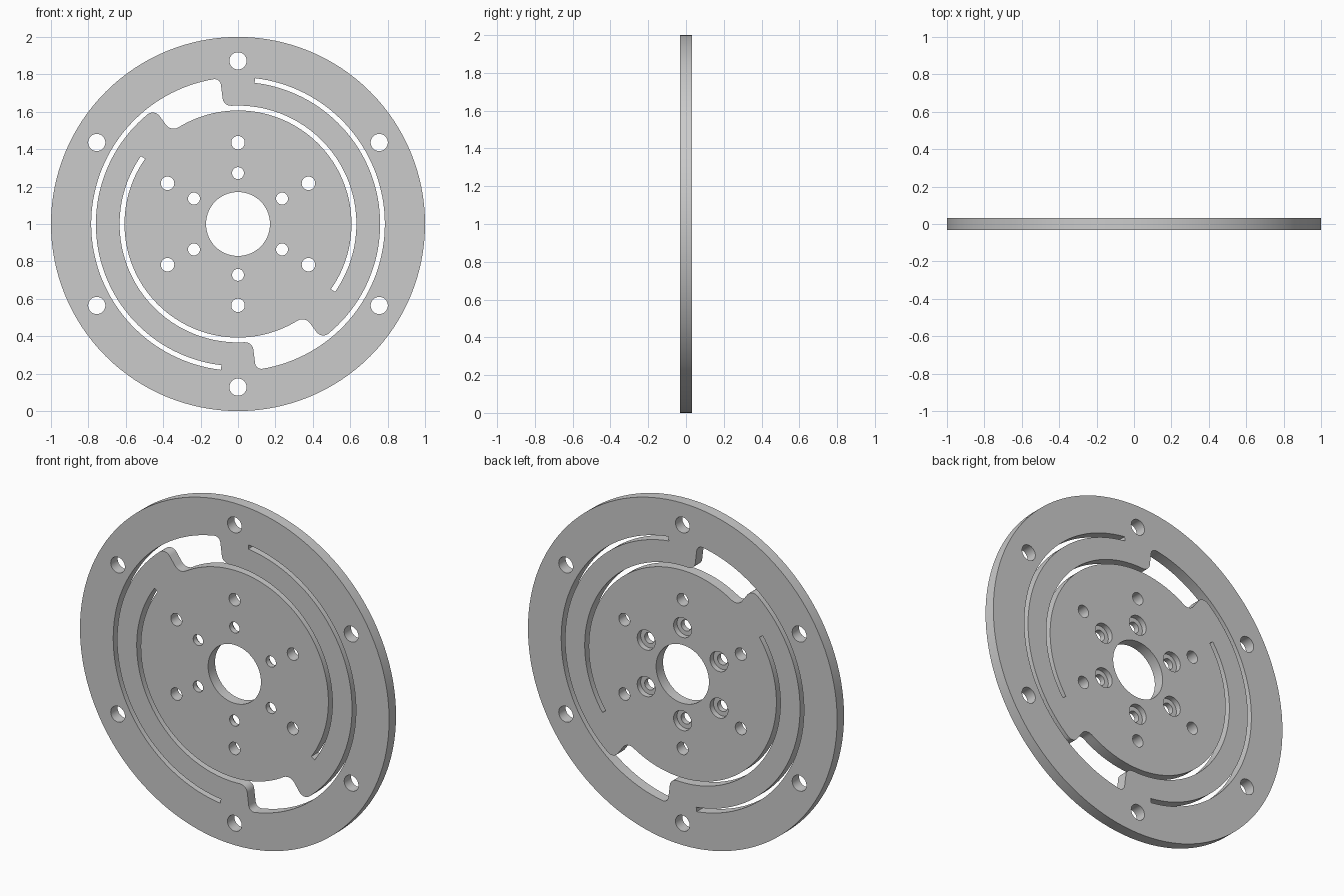
import bpy, bmesh
from math import sin, cos, pi, radians, degrees

if "Cube" in bpy.data.objects:
    bpy.data.objects.remove(bpy.data.objects["Cube"])

HALF = 0.032      # half thickness of the plate
CZ = 1.0          # height of the disc centre
bm = bmesh.new()
front_edges, back_edges = [], []


def ring(pts, y):
    return [bm.verts.new((x, y, z + CZ)) for x, z in pts]


def walls(a, b):
    n = len(a)
    for i in range(n):
        j = (i + 1) % n
        bm.faces.new((a[i], a[j], b[j], b[i]))


def loop_edges(r):
    return [bm.edges.get((r[i], r[i - 1])) for i in range(len(r))]


def cut(levels):
    """Side walls through the plate; levels = [(points, y), ...] front to back."""
    rings = [ring(p, y) for p, y in levels]
    for a, b in zip(rings, rings[1:]):
        walls(a, b)
    front_edges.extend(loop_edges(rings[0]))
    back_edges.extend(loop_edges(rings[-1]))


def circle(r, n, cx=0, cz=0):
    return [(cx + r * cos(2 * pi * i / n), cz + r * sin(2 * pi * i / n)) for i in range(n)]


def through(pts):
    cut([(pts, -HALF), (pts, HALF)])


def arc(r, a0, a1):
    n = max(2, int(abs(a1 - a0) / 2.5))
    return [(r, a0 + (a1 - a0) * i / n) for i in range(n + 1)]


def fillet(r, a, s, t, f=0.042, n=6):
    """Rounded corner in polar space, from the arc side to the radial side."""
    da = degrees(f / r)
    return [(r + t * f * (1 - cos(k * pi / 2 / n)),
             a + s * da * (1 - sin(k * pi / 2 / n))) for k in range(n + 1)]


# Rim and centre bore
through(circle(1.0, 128))
through(circle(0.171, 64))

# Six-fold bolt holes; the innermost ones are counterbored at the back
for k in range(6):
    a = radians(90 + 60 * k)
    c, s = cos(a), sin(a)
    through(circle(0.046, 32, 0.872 * c, 0.872 * s))
    through(circle(0.036, 32, 0.435 * c, 0.435 * s))
    small = circle(0.032, 32, 0.272 * c, 0.272 * s)
    wide = circle(0.058, 32, 0.272 * c, 0.272 * s)
    cut([(small, -HALF), (small, 0.0), (wide, 0.0), (wide, HALF)])

# Flexure slots: pocket with a long thin arc slot running off each end
R1, R2, R3, R4 = 0.785, 0.760, 0.633, 0.607
c1 = fillet(R1, 97, 1, -1, 0.035)
c2 = fillet(R3, 97, -1, 1)[::-1]
c3 = fillet(R4, 126, -1, 1, 0.047)
c4 = fillet(R2, 126, 1, -1, 0.047)[::-1]
polar = (arc(R1, 263.3, c1[0][1])[:-1] + c1 + c2 + arc(R3, c2[-1][1], -35)[1:]
         + arc(R4, -35, c3[0][1])[:-1] + c3 + c4 + arc(R2, c4[-1][1], 263.3)[1:])
for turn in (0, 180):
    through([(r * cos(radians(a + turn)), r * sin(radians(a + turn))) for r, a in polar])

# Flat front and back faces
bmesh.ops.triangle_fill(bm, edges=front_edges, use_beauty=True, normal=(0, -1, 0))
bmesh.ops.triangle_fill(bm, edges=back_edges, use_beauty=True, normal=(0, 1, 0))
bmesh.ops.recalc_face_normals(bm, faces=bm.faces)

mesh = bpy.data.meshes.new("flexure_plate")
bm.to_mesh(mesh)
bm.free()
plate = bpy.data.objects.new("flexure_plate", mesh)
bpy.context.collection.objects.link(plate)
bpy.context.view_layer.objects.active = plate
plate.select_set(True)
bpy.ops.object.shade_smooth_by_angle(angle=radians(30))
